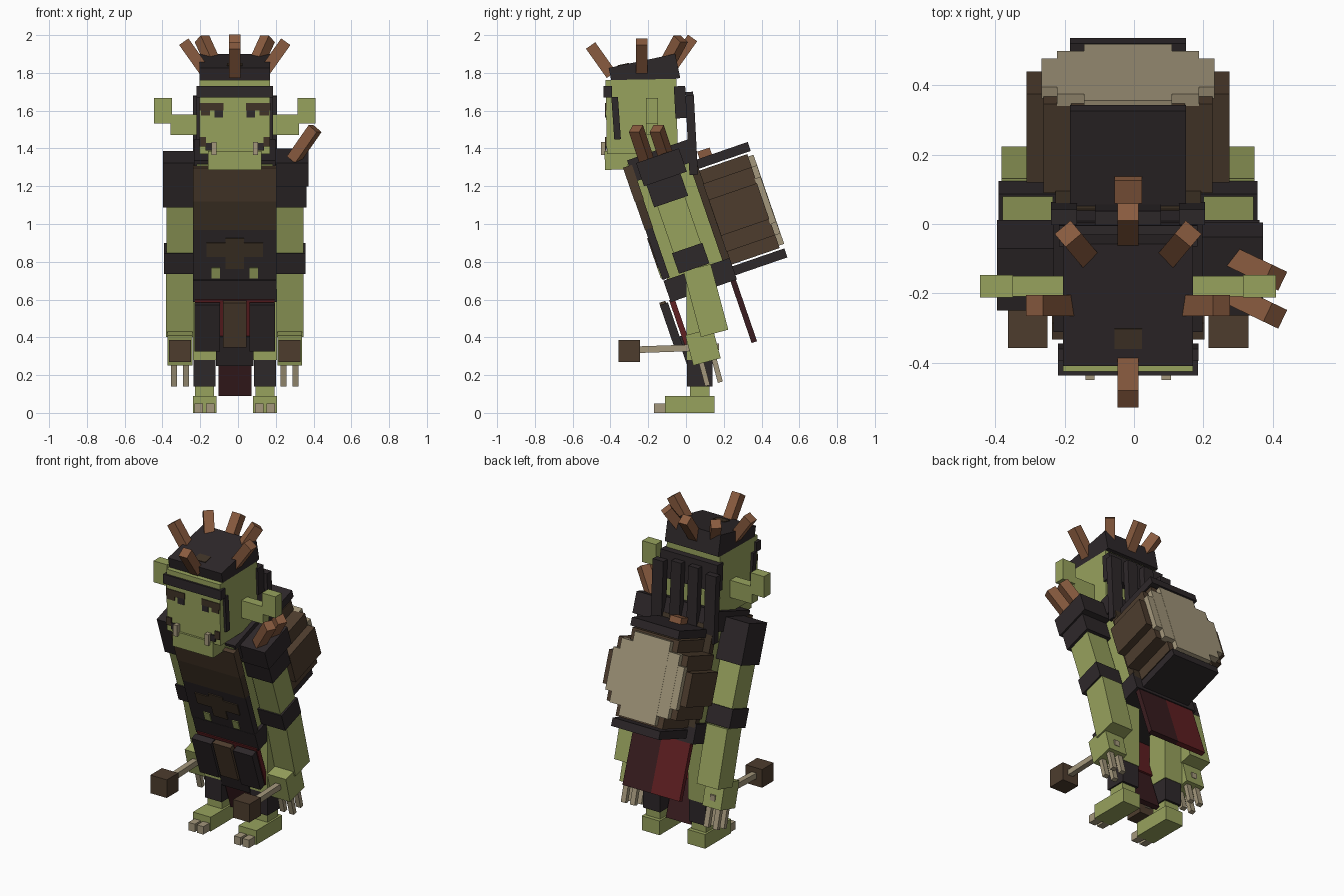
import bpy, math
from mathutils import Vector, Matrix

cube = bpy.data.objects.get("Cube")
if cube:
    bpy.data.objects.remove(cube, do_unlink=True)

SIDES = (("left", 1), ("right", -1))
CENTRE_LINE = Matrix.Translation((-0.017, 0, 0))  # the body sits slightly off centre
LEAN = 19           # forward lean of torso, arms and drum, in degrees
BODY_WIDTH = 0.44
ARM_X = 0.29
LEG_X = 0.16
PLATE = 0.008       # thickness of painted details


def material(name, red, green, blue):
    colour = (red, green, blue, 1)
    result = bpy.data.materials.new(name)
    result.use_nodes = True
    result.diffuse_color = colour
    shader = next(node for node in result.node_tree.nodes if node.type == "BSDF_PRINCIPLED")
    shader.inputs["Base Color"].default_value = colour
    return result


skin = material("green skin", 0.31, 0.36, 0.11)
leather = material("dark leather", 0.027, 0.021, 0.023)
wood = material("brown wood", 0.075, 0.046, 0.027)
hide = material("brown hide", 0.052, 0.034, 0.02)
copper = material("copper spikes", 0.25, 0.105, 0.05)
bone = material("bone", 0.37, 0.31, 0.2)
red_cloth = material("red cloth", 0.12, 0.014, 0.016)
dark_cloth = material("dark red cloth", 0.042, 0.012, 0.014)


def frame(centre, tilt=0):
    """Placement at a point, leaning forward by tilt degrees."""
    return Matrix.Translation(centre) @ Matrix.Rotation(math.radians(tilt), 4, "X")


def block(name, placement, size, colour):
    """Box of the given width, depth and height."""
    bpy.ops.mesh.primitive_cube_add(size=1)
    result = bpy.context.object
    result.name = result.data.name = name
    result.data.transform(Matrix.Diagonal((*size, 1)))
    result.data.materials.append(colour)
    result.matrix_world = CENTRE_LINE @ placement


def box(name, centre, size, colour, tilt=0):
    block(name, frame(centre, tilt), size, colour)


def part(base, name, offset, size, colour):
    block(name, base @ Matrix.Translation(offset), size, colour)


def pair(name, centre, size, colour, tilt=0):
    for side, sign in SIDES:
        box(f"{side}_{name}", (sign * centre[0], *centre[1:]), size, colour, tilt)


def stack(base, rows):
    """Boxes that follow one another downwards from the base."""
    top = 0
    for name, size, colour in rows:
        part(base, name, (0, 0, top - size[2] / 2), size, colour)
        top -= size[2]


def spike(name, base, tip):
    start, end = Vector(base), Vector(tip)
    along = end - start
    turn = along.to_track_quat("Z", "Y").to_matrix().to_4x4()
    block(name, Matrix.Translation((start + end) / 2) @ turn, (0.06, 0.06, along.length), copper)


def stepped_disc(base, name, radius, angles, depth, y, colour):
    """Rough circle made of crossed boxes, one for each corner angle."""
    for angle in map(math.radians, angles):
        size = (2 * radius * math.cos(angle), depth, 2 * radius * math.sin(angle))
        part(base, name, (0, y, 0), size, colour)
        depth += 0.002


# Torso with chest armour
torso = frame((0, -0.034, 1.02), LEAN)
part(torso, "torso", (0, 0, 0), (0.4, 0.33, 0.74), skin)
part(torso, "shoulder_yoke", (0, 0.01, 0.33), (0.43, 0.34, 0.12), leather)
part(torso, "back_hide", (0, 0.165, 0), (0.42, 0.04, 0.6), hide)
part(torso, "belt", (0, 0, -0.335), (BODY_WIDTH, 0.37, 0.12), leather)
stack(torso @ Matrix.Translation((0, -0.168, 0.36)), (
    ("chest_hide_upper", (BODY_WIDTH, 0.05, 0.19), wood),
    ("chest_hide_lower", (BODY_WIDTH, 0.045, 0.16), hide),
    ("belly_guard", (BODY_WIDTH, 0.04, 0.28), leather)))
belly = torso @ Matrix.Translation((0, -0.19, -0.12))
part(belly, "belly_patch", (0, 0, 0), (0.1, PLATE, 0.17), hide)
for side, sign in SIDES:
    part(belly, f"{side}_belly_patch", (sign * 0.1, 0, 0.02), (0.1, PLATE, 0.08), hide)
    part(belly, f"{side}_belly_skin", (sign * 0.1, 0, -0.11), (0.045, PLATE, 0.06), skin)

# Drum carried on the back
drum = frame((0, 0.29, 1.08), LEAN)
stepped_disc(drum, "drum_shell", 0.31, (19, 38, 58), 0.27, -0.01, wood)
stepped_disc(drum, "drum_skin", 0.28, (27, 43, 63), 0.034, 0.138, bone)
for end, sign in (("top", 1), ("bottom", -1)):
    part(drum, f"drum_hoop_{end}", (0, 0, sign * 0.298), (0.335, 0.3, 0.05), leather)
box("drum_peg", (0, 0.1, 1.37), (0.08, 0.07, 0.05), copper, LEAN)

# Head
head_width = 0.375
face = -0.424
box("head", (0, -0.235, 1.57), (head_width, head_width, 0.39), skin, 1)
box("jaw", (0, -0.315, 1.34), (0.285, 0.23, 0.1), skin, 2)
box("headband", (0, -0.415, 1.7), (0.405, 0.045, 0.06), leather)
pair("tusk", (0.11, -0.435, 1.4), (0.027, 0.03, 0.07), bone)
pair("ear", (0.255, -0.18, 1.525), (0.17, 0.06, 0.11), skin)
pair("ear_tip", (0.38, -0.18, 1.6), (0.095, 0.065, 0.135), skin)

# Painted face
pair("brow", (0.125, face, 1.62), (0.13, PLATE, 0.04), hide)
pair("eye", (0.085, face, 1.585), (0.045, PLATE, 0.04), leather)
pair("outer_eye", (0.155, face, 1.59), (0.05, PLATE, 0.03), hide)
pair("cheek_mark", (0.17, face, 1.435), (0.035, PLATE, 0.05), hide)
pair("mouth_mark", (0.13, face, 1.41), (0.05, PLATE, 0.04), leather)

# Hair cap, locks and braids
cap = frame((0, -0.22, 1.8), 12)
part(cap, "hair_cap", (0, 0, 0), (head_width, 0.36, 0.13), leather)
part(cap, "hair_patch", (0, -0.1, 0.065), (0.08, 0.06, PLATE), hide)
box("hair_back", (0, -0.03, 1.645), (0.4, 0.06, 0.17), leather, 3)
pair("side_lock", (0.193, -0.37, 1.56), (0.02, 0.035, 0.225), leather, 4)
pair("outer_braid", (0.185, 0.03, 1.47), (0.075, 0.045, 0.42), leather, 3)
pair("inner_braid", (0.06, 0.035, 1.37), (0.07, 0.04, 0.66), leather, 3)

# Head spikes fanning out from the cap, a little higher at the back
for angle in (-90, 0, 50, 90, 130, 180):
    across, back = math.cos(math.radians(angle)), math.sin(math.radians(angle))
    base, tip = ((radius * across, radius * back - 0.235, height + 0.02 * back)
                 for radius, height in ((0.16, 1.81), (0.27, 1.965)))
    spike("head_spike", base, tip)

# Shoulder plate with two spikes, on one side only
box("shoulder_plate", (ARM_X, -0.13, 1.3), (0.2, 0.24, 0.13), leather, LEAN)
for y in (-0.21, -0.1):
    spike("shoulder_spike", (0.31, y, 1.34), (0.425, y - 0.055, 1.505))

# Arms, hands, fingers and drumsticks
for side, sign in SIDES:
    x = sign * ARM_X
    stack(frame((x, -0.16, 1.355), LEAN), (
        (f"{side}_shoulder_pad", (0.178, 0.19, 0.25), leather),
        (f"{side}_upper_arm", (0.145, 0.155, 0.26), skin),
        (f"{side}_arm_band", (0.168, 0.17, 0.115), leather)))
    box(f"{side}_forearm", (x, 0.105, 0.595), (0.15, 0.15, 0.36), skin, 15)
    hand = frame((x, 0.09, 0.35), 15)
    part(hand, f"{side}_hand", (0, 0, 0), (0.13, 0.15, 0.165), skin)
    for across in (-1, 1):
        for y in (-0.03, 0.04):
            part(hand, f"{side}_finger", (across * 0.032, y, -0.14), (0.033, 0.027, 0.13), bone)
    box(f"{side}_drumstick", (x, -0.04, 0.342), (0.035, 0.43, 0.035), bone, 2)
    box(f"{side}_drumstick_head", (x, -0.3, 0.328), (0.115, 0.115, 0.115), wood)

# Skirt and cloths
box("skirt_cloth", (0, -0.03, 0.47), (0.42, 0.03, 0.28), red_cloth, LEAN)
box("skirt_centre", (0, -0.085, 0.47), (0.125, 0.035, 0.25), wood, LEAN)
box("skirt_lower", (0, -0.005, 0.33), (0.2, 0.03, 0.16), leather, LEAN)
box("front_cloth", (0, 0.035, 0.25), (0.175, 0.03, 0.33), dark_cloth, LEAN)
pair("skirt_panel", (0.145, -0.075, 0.455), (0.135, 0.045, 0.26), leather, LEAN)
for (side, sign), colour in zip(SIDES, (dark_cloth, red_cloth)):
    box(f"{side}_back_cloth", (sign * 0.1, 0.305, 0.54), (0.2, 0.03, 0.35), colour, LEAN)

# Legs and feet
for side, sign in SIDES:
    x = sign * LEG_X
    stack(frame((x, 0.073, 0.69)), (
        (f"{side}_leg", (0.125, 0.14, 0.41), skin),
        (f"{side}_boot", (0.118, 0.135, 0.14), leather),
        (f"{side}_ankle", (0.1, 0.105, 0.05), skin)))
    box(f"{side}_foot", (x, 0.02, 0.045), (0.125, 0.26, 0.09), skin)
    for across in (-1, 1):
        box(f"{side}_toe", (x + across * 0.03, -0.137, 0.025), (0.045, 0.065, 0.05), bone)
